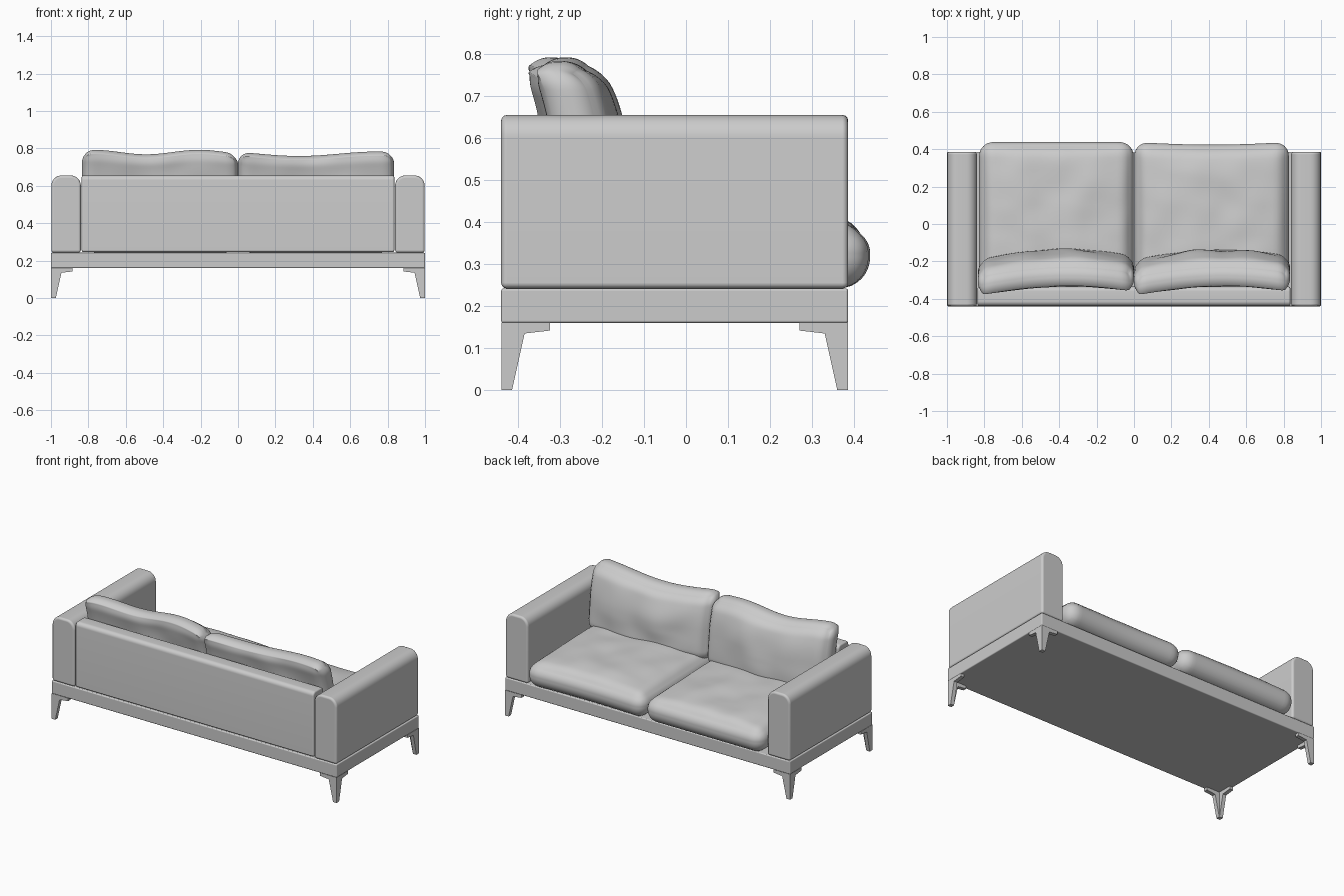
import bpy, bmesh, math
from mathutils import Vector, noise

if "Cube" in bpy.data.objects:
    bpy.data.objects.remove(bpy.data.objects["Cube"])


def finish(bm, name, bevel=0.0, angle=40):
    bmesh.ops.recalc_face_normals(bm, faces=bm.faces)
    me = bpy.data.meshes.new(name)
    bm.to_mesh(me)
    bm.free()
    ob = bpy.data.objects.new(name, me)
    bpy.context.collection.objects.link(ob)
    bpy.ops.object.select_all(action='DESELECT')
    ob.select_set(True)
    bpy.context.view_layer.objects.active = ob
    bpy.ops.object.shade_smooth_by_angle(angle=math.radians(angle))
    if bevel:
        m = ob.modifiers.new("soft_edges", 'BEVEL')
        m.width, m.segments = bevel, 3
        m.limit_method, m.angle_limit = 'ANGLE', math.radians(40)
        m.harden_normals = True
    return ob


def prism(bm, points, offset):
    """Extrude a closed outline of 3D points by an offset vector."""
    face = bm.faces.new([bm.verts.new(p) for p in points])
    ext = bmesh.ops.extrude_face_region(bm, geom=[face])
    verts = [g for g in ext['geom'] if isinstance(g, bmesh.types.BMVert)]
    bmesh.ops.translate(bm, verts=verts, vec=offset)


def rounded_top(a, b, low, high, r, n=8):
    """Outline of a rectangle with rounded upper corners."""
    pts = [(a, low), (b, low)]
    for cx, start in ((b - r, 0), (a + r, 90)):
        for i in range(n + 1):
            t = math.radians(start + 90 * i / n)
            pts.append((cx + r * math.cos(t), high - r + r * math.sin(t)))
    return pts


def cushion(name, half, r, shape):
    """Rounded pillow block; shape maps unit coords and local point to final point."""
    bm = bmesh.new()
    bmesh.ops.create_cube(bm, size=2)
    bmesh.ops.subdivide_edges(bm, edges=bm.edges[:], cuts=36, use_grid_fill=True)
    for v in bm.verts:
        u = v.co.copy()
        p = Vector(u[i] * half[i] for i in range(3))
        core = Vector(max(r - half[i], min(half[i] - r, p[i])) for i in range(3))
        p = core + (p - core).normalized() * r
        v.co = shape(u, p)
    return finish(bm, name, angle=180)


Y0, Y1 = -0.44, 0.386

# base frame
bm = bmesh.new()
prism(bm, [(-1, Y0, 0.16), (1, Y0, 0.16), (1, Y1, 0.16), (-1, Y1, 0.16)], (0, 0, 0.082))
finish(bm, "base_frame", 0.006)

# arms with rounded tops
for side, label in ((-1, "left"), (1, "right")):
    bm = bmesh.new()
    prism(bm, [(side * x, Y0, z) for x, z in rounded_top(0.84, 0.998, 0.242, 0.655, 0.055)],
          (0, Y1 - Y0, 0))
    finish(bm, label + "_arm", 0.014)

# back panel
bm = bmesh.new()
prism(bm, [(-0.836, y, z) for y, z in rounded_top(Y0 + 0.002, -0.335, 0.246, 0.655, 0.025)],
      (1.672, 0, 0))
finish(bm, "back_panel", 0.01)

# corner legs: two tapered bracket plates meeting at the corner
outline = [(0, 0), (0.025, 0), (0.055, 0.135), (0.115, 0.142), (0.115, 0.161), (0, 0.161)]
for sx in (-1, 1):
    for y, sy in ((Y0 + 0.001, 1), (Y1 - 0.001, -1)):
        bm = bmesh.new()
        prism(bm, [(sx * (0.999 - s), y, z) for s, z in outline], (0, sy * 0.024, 0))
        prism(bm, [(sx * 0.999, y + sy * s, z) for s, z in outline], (-sx * 0.024, 0, 0))
        finish(bm, ("front" if sy > 0 else "rear") + ("_right" if sx > 0 else "_left") + "_leg")

# seat and back cushions, with gentle wrinkles
for side, label in ((-1, "left"), (1, "right")):
    seed = Vector((3.1 * side, 1.7, 5.3))

    def seat(u, p):
        crown = max(0, 1 - u.x ** 4) * max(0, 1 - u.y ** 4)
        q = Vector((0.415 * side + p.x, 0.052 + p.y, 0.322 + p.z))
        if p.z > 0:
            q.z += crown * (0.028 + 0.012 * noise.noise(p * 6 + seed)) * p.z / 0.08
            q.z -= 0.012 * u.y * p.z / 0.08
        if side > 0 and u.y > 0:
            q.y -= 0.014 * u.y * math.cos(u.x * math.pi / 2)
        return q

    def back(u, p):
        k, ph = (4.65, -0.75) if side < 0 else (3.1, -0.9)
        top = (u.z + 1) / 2
        lift = 0.012 * math.sin(k * u.x + ph) - (0.009 if side > 0 else 0)
        bow = 0.05 * math.cos((u.x - 0.15) * 1.4) - 0.03
        puff = max(0, 1 - u.x ** 2) * max(0, 1 - u.z ** 2)
        y = p.y * (1 + 0.2 * puff) + 0.014 * puff * noise.noise(p * 6 + seed)
        lean = -0.02 * u.z - 0.035 * max(u.z, 0) ** 2
        return Vector((0.417 * side + p.x, -0.245 + y + bow + lean,
                       0.575 + p.z + lift * top))

    cushion(label + "_seat_cushion", (0.413, 0.386, 0.08), 0.075, seat)
    cushion(label + "_back_cushion", (0.418, 0.07, 0.205), 0.066, back)
